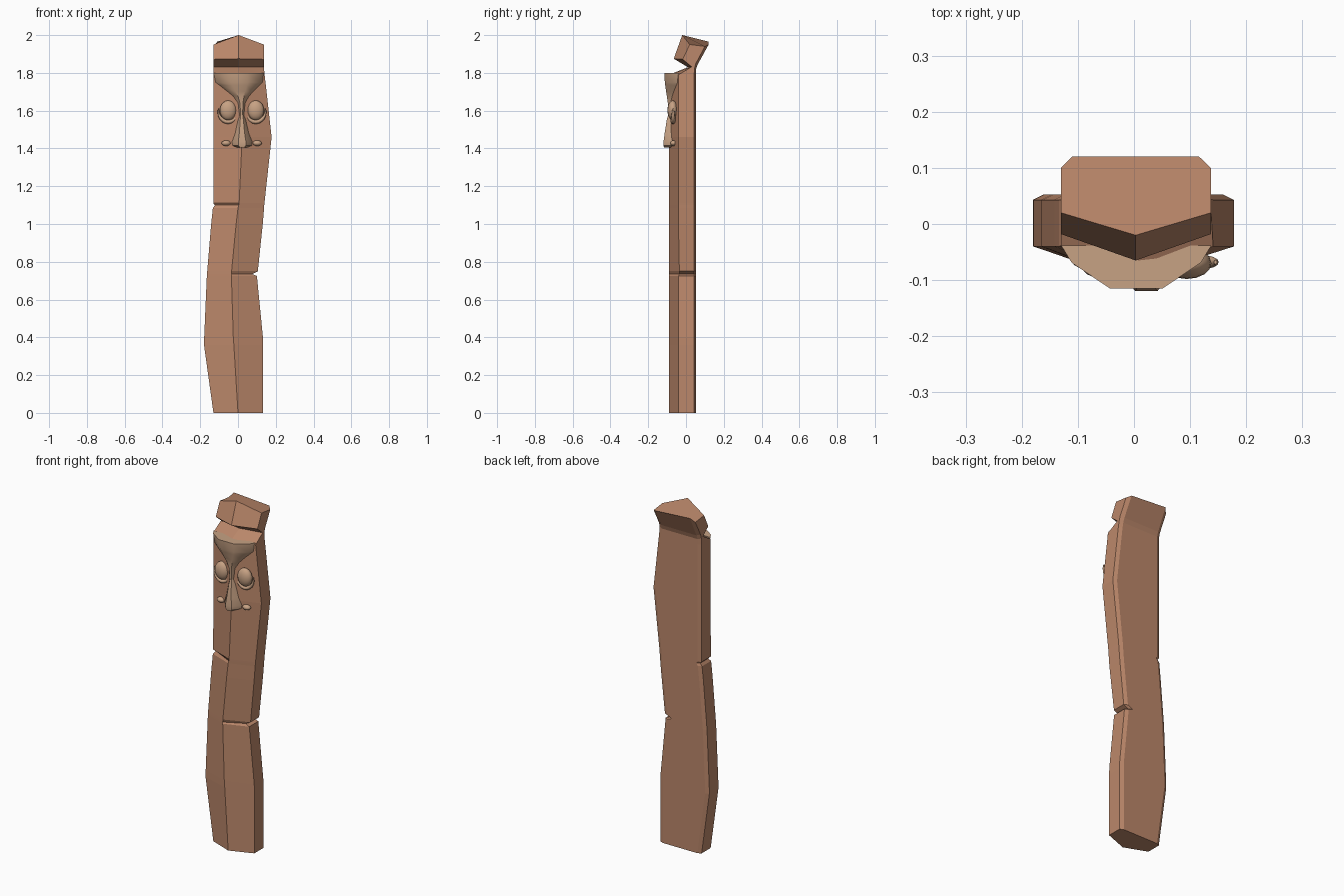
import bpy, bmesh, math
from mathutils import Vector

if "Cube" in bpy.data.objects:
    bpy.data.objects.remove(bpy.data.objects["Cube"])


def material(name, rgb):
    m = bpy.data.materials.new(name)
    m.diffuse_color = (*rgb, 1)
    m.use_nodes = True
    m.node_tree.nodes["Principled BSDF"].inputs["Base Color"].default_value = m.diffuse_color
    return m


bark = material("brown wood", (0.50, 0.245, 0.145))
carved = material("pale carved wood", (0.57, 0.36, 0.23))


def loft(name, rings, mat, smooth=None):
    """Skin a list of equal-length point rings and cap both ends."""
    bm = bmesh.new()
    vs = [[bm.verts.new(p) for p in r] for r in rings]
    n = len(rings[0])
    for a, b in zip(vs, vs[1:]):
        for i in range(n):
            j = (i + 1) % n
            bm.faces.new((a[i], a[j], b[j], b[i]))
    bm.faces.new(vs[0][::-1])
    bm.faces.new(vs[-1])
    bmesh.ops.recalc_face_normals(bm, faces=bm.faces)
    me = bpy.data.meshes.new(name)
    bm.to_mesh(me)
    bm.free()
    ob = bpy.data.objects.new(name, me)
    bpy.context.collection.objects.link(ob)
    me.materials.append(mat)
    if smooth:
        shade(ob, smooth)
    return ob


def shade(ob, degrees):
    bpy.ops.object.select_all(action='DESELECT')
    ob.select_set(True)
    bpy.context.view_layer.objects.active = ob
    bpy.ops.object.shade_smooth_by_angle(angle=math.radians(degrees))


def blob(name, loc, size, mat):
    bpy.ops.mesh.primitive_uv_sphere_add(segments=16, ring_count=10, location=loc)
    ob = bpy.context.object
    ob.name = name
    ob.scale = size
    ob.data.materials.append(mat)
    shade(ob, 60)
    return ob


# Post: seven-sided section (left, ridge, right, chamfered back)
def section(z, left, ridge, right, lf=-0.04, rf=-0.04):
    return [(left, lf, z), (ridge, -0.09, z), (right, rf, z), (right, 0.043, z),
            (right - 0.02, 0.053, z), (left + 0.02, 0.053, z), (left, 0.043, z)]


def head_ring(front, side, back, corner):
    """Each argument is a (y, z) pair for that part of the tilted ring."""
    return [(-0.13, *side), (0.003, *front), (0.137, *side), (0.137, *corner),
            (0.116, *back), (-0.11, *back), (-0.13, *corner)]


post = [
    section(0, -0.13, 0.0, 0.133),
    section(0.36, -0.18, -0.022, 0.133),
    section(0.40, -0.179, -0.025, 0.132),
    section(0.725, -0.165, -0.035, 0.10),
    section(0.735, -0.164, -0.035, 0.075, rf=-0.035),   # right notch
    section(0.75, -0.163, -0.034, 0.105, rf=-0.035),
    section(1.00, -0.142, -0.010, 0.131),
    section(1.085, -0.133, 0.0, 0.138),
    section(1.10, -0.122, 0.004, 0.139, lf=-0.028),     # left notch
    section(1.11, -0.131, 0.006, 0.14),
    section(1.46, -0.13, 0.022, 0.178),
    section(1.79, -0.13, 0.01, 0.141),
    head_ring((0.01, 1.83), (0.03, 1.832), (0.053, 1.82), (0.045, 1.825)),
    head_ring((-0.065, 1.875), (-0.018, 1.872), (0.062, 1.845), (0.052, 1.85)),
    head_ring((-0.02, 2.0), (0.02, 1.95), (0.12, 1.95), (0.10, 1.94)),
]
x, y, z = post[-1][5]
post[-1][5] = (x, y, 1.965)
loft("post", post, bark)


# Brow running down into the nose bridge
def brow_ring(z, cx, hw, front, back):
    prof = [(-1, 1), (-0.86, 0.6), (-0.35, 0), (0.35, 0), (0.86, 0.6), (1, 1)]
    return [(cx + hw * t, front + (back - front) * w, z) for t, w in prof]


loft("brow", [brow_ring(*a) for a in (
    (1.80, 0.004, 0.134, -0.115, -0.038),
    (1.75, 0.006, 0.128, -0.112, -0.038),
    (1.735, 0.008, 0.110, -0.110, -0.045),
    (1.70, 0.012, 0.072, -0.105, -0.055),
    (1.675, 0.016, 0.045, -0.101, -0.065),
    (1.64, 0.018, 0.022, -0.096, -0.075),
    (1.55, 0.02, 0.012, -0.095, -0.075))], carved, 40)

# Nose
loft("nose", [brow_ring(*a) for a in (
    (1.58, 0.02, 0.014, -0.094, -0.07),
    (1.55, 0.02, 0.024, -0.102, -0.07),
    (1.48, 0.021, 0.040, -0.113, -0.065),
    (1.435, 0.022, 0.058, -0.119, -0.06),
    (1.415, 0.022, 0.055, -0.119, -0.06),
    (1.405, 0.022, 0.030, -0.116, -0.06))], carved, 40)


# Crescent lid under each eye, tapered at its ends
def lid(name, cx, cz):
    rings = []
    for i in range(13):
        t = i / 12
        a = math.radians(170 + 200 * t)
        r = 0.003 + 0.008 * math.sin(math.pi * t)
        d = Vector((math.cos(a), 0, math.sin(a)))
        c = Vector((cx + 0.052 * d.x, -0.068, cz + 0.060 * d.z))
        rings.append([c + d * r * math.cos(b) + Vector((0, 1.3 * r * math.sin(b), 0))
                      for b in (k * math.tau / 8 for k in range(8))])
    loft(name, rings, carved, 60)


for side, ex in (("left", -0.052), ("right", 0.094)):
    blob(side + "_eye", (ex, -0.07, 1.602), (0.044, 0.028, 0.052), carved)
    lid(side + "_lower_lid", ex, 1.600)

# Small curled mouth corners beside the nose
for side, mx in (("left", -0.063), ("right", 0.102)):
    blob(side + "_mouth_corner", (mx, -0.066, 1.428), (0.024, 0.018, 0.015), carved)
